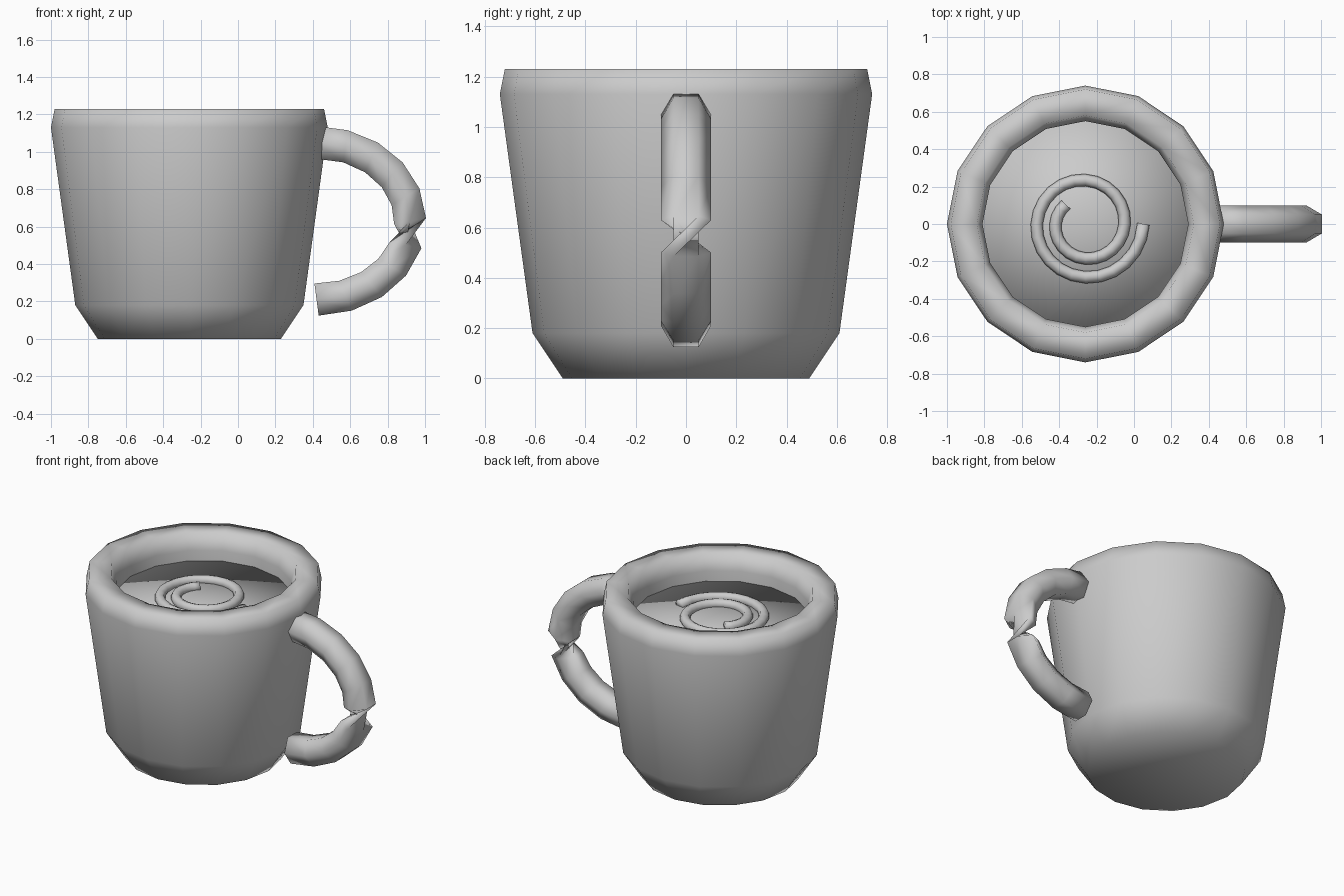
import bpy, math
from mathutils import Vector

cube = bpy.data.objects.get("Cube")
if cube:
    bpy.data.objects.remove(cube, do_unlink=True)

CENTRE_X = -0.26

clay = bpy.data.materials.new("plain_grey")
clay.use_nodes = True
clay.diffuse_color = (0.6, 0.6, 0.6, 1)
clay.node_tree.nodes["Principled BSDF"].inputs["Base Color"].default_value = (0.6, 0.6, 0.6, 1)


def make_object(name, verts, faces):
    mesh = bpy.data.meshes.new(name)
    mesh.from_pydata(verts, [], faces)
    mesh.materials.append(clay)
    mesh.shade_smooth()
    mesh.update()
    obj = bpy.data.objects.new(name, mesh)
    bpy.context.collection.objects.link(obj)
    return obj


def bridge(rings, sides):
    """Quads joining consecutive rings of equal size."""
    return [(r * sides + i, r * sides + (i + 1) % sides,
             (r + 1) * sides + (i + 1) % sides, (r + 1) * sides + i)
            for r in range(rings - 1) for i in range(sides)]


def lathe(name, profile, sides=16):
    """Revolve (radius, z) points, closing both ends with triangle fans."""
    verts = [(CENTRE_X + r * math.cos(math.tau * i / sides),
              r * math.sin(math.tau * i / sides), z)
             for r, z in profile for i in range(sides)]
    faces = bridge(len(profile), sides)
    first, last = len(verts), len(verts) + 1
    verts += [(CENTRE_X, 0, profile[0][1]), (CENTRE_X, 0, profile[-1][1])]
    top = (len(profile) - 1) * sides
    for i in range(sides):
        j = (i + 1) % sides
        faces += [(first, j, i), (last, top + i, top + j)]
    return make_object(name, verts, faces)


def tube(name, path, radius, sides, up):
    """Sweep a polygon along a path, framing each ring from the fixed up axis."""
    verts = []
    for k, p in enumerate(path):
        tangent = (path[max(k, 1)] - path[max(k, 1) - 1]).normalized()
        side = tangent.cross(up).normalized()
        other = side.cross(tangent)
        for i in range(sides):
            a = math.tau * i / sides
            verts.append(p + radius * (math.cos(a) * side + math.sin(a) * other))
    faces = [f[::-1] for f in bridge(len(path), sides)]
    end = len(verts) - sides
    faces += [tuple(range(sides)), tuple(end + i for i in reversed(range(sides)))]
    return make_object(name, verts, faces)


# Cup: outer wall, rounded lip, inner wall and floor
lathe("cup_body", [(0.49, 0), (0.61, 0.18), (0.74, 1.13), (0.72, 1.23),
                   (0.58, 1.23), (0.55, 1.12), (0.55, 1.0), (0.47, 0.2)])

# Drink filling the cup
lathe("drink", [(0.55, 0.95), (0.56, 1.05)])

# Handle: half ellipse whose frame flips at the widest point, giving the twist
bow = [math.radians(90 - 18 * k) for k in range(11)]
tube("handle", [Vector((0.42 + 0.5 * math.cos(a), 0, 0.63 + 0.42 * math.sin(a))) for a in bow],
     0.1, 6, Vector((0, 0, 1)))

# Swirl lying on the drink
swirl = []
for k in range(40):
    t = k / 39
    a, r = -math.radians(585) * t, 0.31 - 0.163 * t
    swirl.append(Vector((CENTRE_X + r * math.cos(a), r * math.sin(a), 1.06)))
tube("swirl", swirl, 0.033, 8, Vector((0, 0, 1)))
